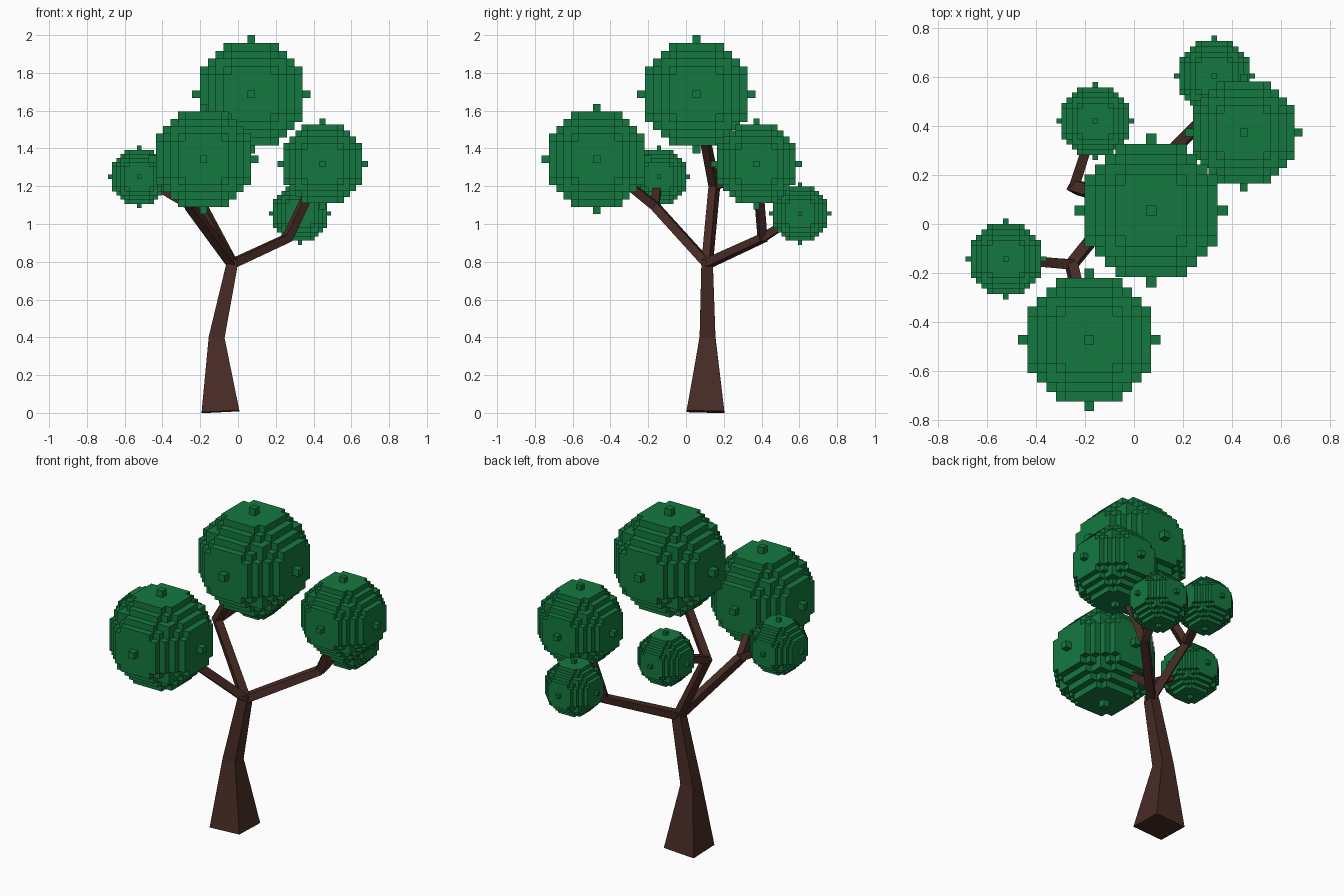
import bpy, bmesh
from mathutils import Vector
from itertools import product

if "Cube" in bpy.data.objects:
    bpy.data.objects.remove(bpy.data.objects["Cube"])


def material(name, color):
    m = bpy.data.materials.new(name)
    m.diffuse_color = (*color, 1)
    m.use_nodes = True
    m.node_tree.nodes["Principled BSDF"].inputs["Base Color"].default_value = m.diffuse_color
    return m


BARK = material("bark", (0.065, 0.025, 0.019))
LEAF = material("leaf", (0.007, 0.19, 0.05))


def finish(bm, name, mat):
    me = bpy.data.meshes.new(name)
    bm.to_mesh(me)
    bm.free()
    me.materials.append(mat)
    ob = bpy.data.objects.new(name, me)
    bpy.context.collection.objects.link(ob)
    return ob


def square_tube(name, points, halves, ref=None):
    """Four-sided limb following a path, with a half-width per point."""
    pts = [Vector(p) for p in points]
    if ref is None:
        ref = Vector((0, 0, 1)).cross(pts[-1] - pts[0])
    bm = bmesh.new()
    rings = []
    for i, (p, h) in enumerate(zip(pts, halves)):
        t = Vector()
        if i > 0:
            t += (p - pts[i - 1]).normalized()
        if i < len(pts) - 1:
            t += (pts[i + 1] - p).normalized()
        t.normalize()
        u = (ref - t * ref.dot(t)).normalized()
        v = t.cross(u)
        rings.append([bm.verts.new(p + h * (a * u + b * v))
                      for a, b in ((-1, -1), (1, -1), (1, 1), (-1, 1))])
    for r0, r1 in zip(rings, rings[1:]):
        for k in range(4):
            n = (k + 1) % 4
            bm.faces.new((r0[k], r0[n], r1[n], r1[k]))
    bm.faces.new(rings[0][::-1])
    bm.faces.new(rings[-1])
    return finish(bm, name, BARK)


def block_ball(name, center, cell):
    """Ball of small blocks, 15 cells across including the end nubs."""
    R = 7
    c = Vector(center)
    filled = {p for p in product(range(-R, R + 1), repeat=3)
              if sum(q * q for q in p) <= R * R}
    bm = bmesh.new()
    cache = {}

    def vert(q):
        key = tuple(round(2 * x) for x in q)
        if key not in cache:
            cache[key] = bm.verts.new(c + cell * q)
        return cache[key]

    for p in sorted(filled):
        for axis, s in product(range(3), (-1, 1)):
            n = Vector((0, 0, 0))
            n[axis] = s
            if tuple(int(p[i] + n[i]) for i in range(3)) in filled:
                continue
            u = Vector((0, 0, 0))
            u[(axis + 1) % 3] = 1
            v = n.cross(u)
            m = Vector(p) + n * 0.5
            bm.faces.new([vert(m + 0.5 * (a * u + b * v))
                          for a, b in ((-1, -1), (1, -1), (1, 1), (-1, 1))])
    return finish(bm, name, LEAF)


# Trunk
square_tube("trunk", [(-0.093, 0.103, 0.006), (-0.113, 0.114, 0.4),
                      (-0.035, 0.112, 0.77), (-0.03, 0.112, 0.815)],
            [0.1, 0.042, 0.031, 0.026], Vector((1, 0, 0)))

# Foliage centres
crown = (0.07, 0.055, 1.687)
front_ball = (-0.183, -0.473, 1.343)
right_ball = (0.448, 0.373, 1.318)
back_ball = (0.328, 0.604, 1.055)
left_ball = (-0.523, -0.143, 1.25)
rear_left_ball = (-0.158, 0.42, 1.292)

# Branches: hub to fork to main ball, plus a side twig at each fork
hub = (-0.03, 0.112, 0.79)
forks = [
    ("right", (0.262, 0.405, 0.925), right_ball, back_ball),
    ("front", (-0.255, -0.165, 1.095), front_ball, left_ball),
    ("rear_left", (-0.245, 0.15, 1.2), crown, rear_left_ball),
]
for name, fork, main, side in forks:
    square_tube(name + "_branch", [hub, fork, main], [0.023, 0.023, 0.02])
    square_tube(name + "_twig", [fork, side], [0.021, 0.019])

# Foliage
block_ball("crown_foliage", crown, 0.0418)
block_ball("front_foliage", front_ball, 0.0388)
block_ball("right_foliage", right_ball, 0.032)
block_ball("back_foliage", back_ball, 0.022)
block_ball("left_foliage", left_ball, 0.022)
block_ball("rear_left_foliage", rear_left_ball, 0.0212)
